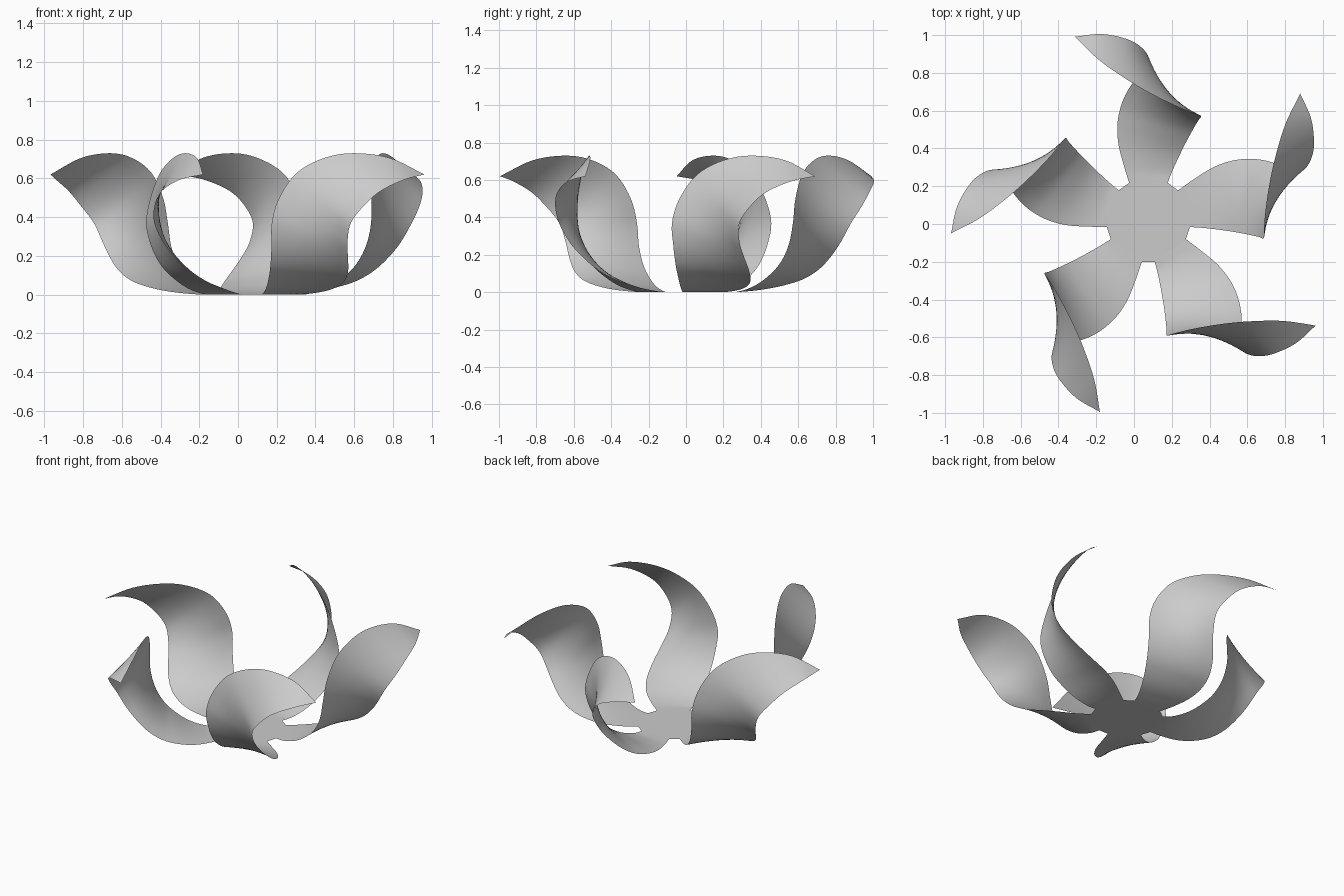
import bpy
import math
from mathutils import Matrix, Vector

PETALS = 5
STEPS = 5      # smooth steps between two guide points
ACROSS = 8     # quads across the width of a petal
CUPPING = 0.014  # how far the middle of a petal bows towards the hub
CENTRE = Vector((0.076, 0.02, 0))

# Matching guide points along the two long edges of one petal, base to tip
OUTER_EDGE = [
    (.296, -.016, 0), (.36, -.02, .003), (.448, -.03, .03), (.53, -.042, .08),
    (.605, -.056, .15), (.66, -.068, .25), (.687, -.075, .37), (.688, -.035, .5),
    (.695, .06, .63), (.715, .2, .705), (.747, .35, .73), (.802, .53, .705),
    (.88, .69, .62),
]
INNER_EDGE = [
    (.233, .178, 0), (.31, .232, .003), (.41, .295, .016), (.51, .333, .038),
    (.61, .345, .07), (.7, .335, .122), (.775, .31, .19), (.84, .286, .27),
    (.897, .286, .37), (.938, .345, .46), (.953, .43, .535), (.937, .56, .592),
    (.88, .69, .62),
]


def remove_default_cube():
    cube = bpy.data.objects.get("Cube")
    if cube:
        bpy.data.objects.remove(cube, do_unlink=True)


def make_material(name, colour):
    mat = bpy.data.materials.new(name)
    mat.use_nodes = True
    mat.diffuse_color = colour
    mat.node_tree.nodes["Principled BSDF"].inputs["Base Color"].default_value = colour
    return mat


def smooth_path(points):
    """Catmull-Rom curve through the guide points."""
    pts = [Vector(p) for p in points]
    pts = [2 * pts[0] - pts[1]] + pts + [2 * pts[-1] - pts[-2]]
    path = []
    for a, b, c, d in zip(pts, pts[1:], pts[2:], pts[3:]):
        for i in range(STEPS):
            t = i / STEPS
            path.append(b + (c - a) * t / 2
                        + (2 * a - 5 * b + 4 * c - d) * t * t / 2
                        + (3 * b - a - 3 * c + d) * t ** 3 / 2)
    path.append(pts[-2])
    return path


def make_object(name, verts, faces, mat):
    mesh = bpy.data.meshes.new(name)
    mesh.from_pydata(verts, [], faces)
    mesh.materials.append(mat)
    mesh.shade_smooth()
    obj = bpy.data.objects.new(name, mesh)
    bpy.context.collection.objects.link(obj)
    return obj


def turn(index):
    """Rotation that carries the first petal to another place on the hub."""
    return (Matrix.Translation(CENTRE)
            @ Matrix.Rotation(math.tau * index / PETALS, 4, 'Z')
            @ Matrix.Translation(-CENTRE))


remove_default_cube()
grey = make_material("plain_grey", (0.6, 0.6, 0.6, 1))

# Petal sheet: gently cupped rungs between the two edges, closing to a point
outer = smooth_path(OUTER_EDGE)
inner = smooth_path(INNER_EDGE)
rows = len(outer) - 1
row = ACROSS + 1
verts = []
for r in range(rows):
    along = outer[r + 1] + inner[r + 1] - outer[r] - inner[r]
    normal = along.cross(inner[r] - outer[r]).normalized()
    bow = CUPPING * math.sin(math.pi * r / rows) ** 2
    for j in range(row):
        s = j / ACROSS
        verts.append(outer[r].lerp(inner[r], s) + normal * bow * 4 * s * (1 - s))
faces = [(r * row + j, (r + 1) * row + j, (r + 1) * row + j + 1, r * row + j + 1)
         for r in range(rows - 1) for j in range(ACROSS)]
tip = len(verts)
verts.append(outer[-1])
faces += [((rows - 1) * row + j, tip, (rows - 1) * row + j + 1) for j in range(ACROSS)]

for k in range(PETALS):
    spin = turn(k)
    make_object(f"petal_{k + 1}", [spin @ v for v in verts], faces, grey)

# Flat hub joining the petal bases
rim = [turn(k) @ Vector(edge[0]) for k in range(PETALS) for edge in (OUTER_EDGE, INNER_EDGE)]
make_object("hub", rim, [tuple(range(len(rim)))], grey)
